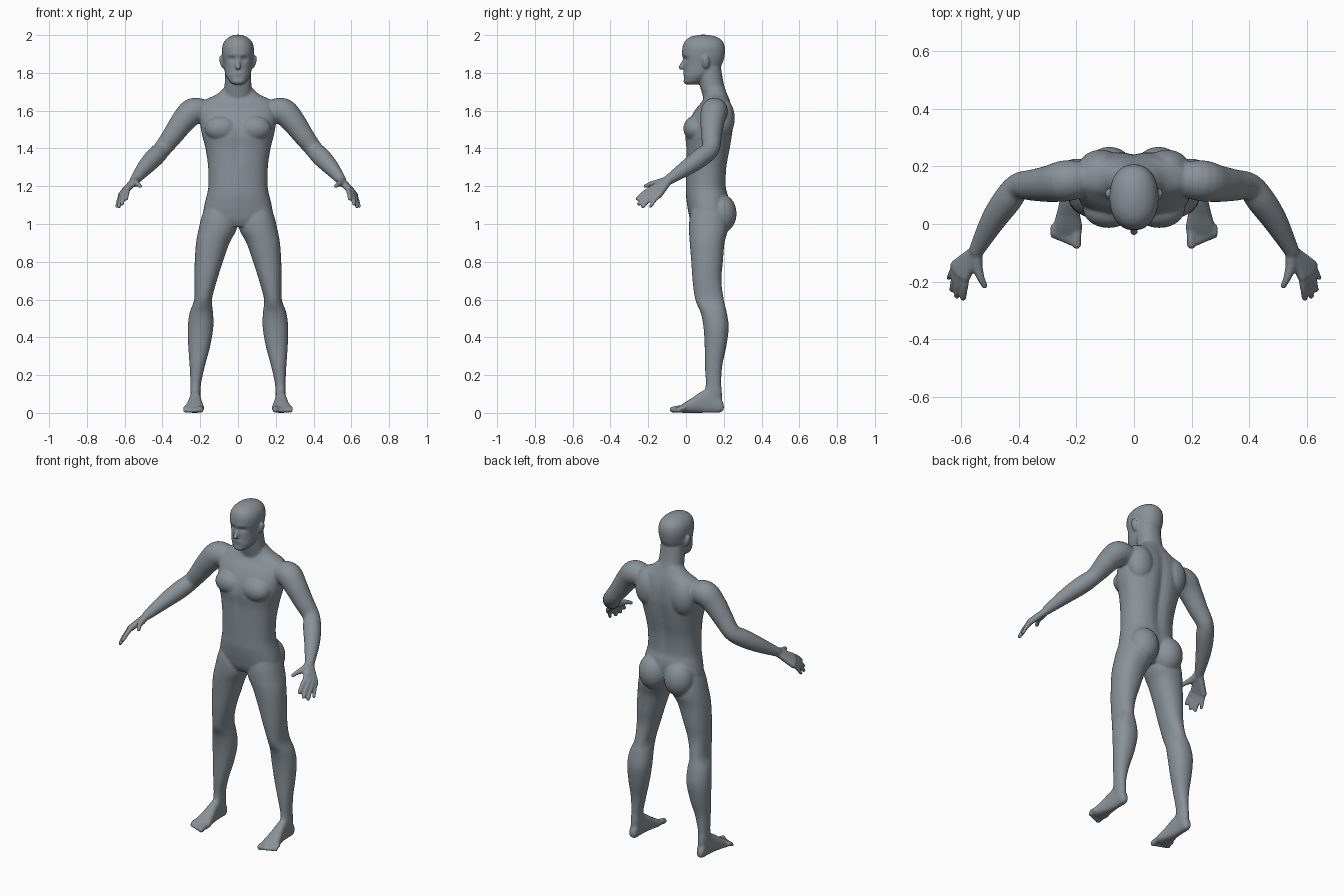
import bpy, bmesh, math
from mathutils import Vector, Matrix

bm = bmesh.new()


def spline(rows, sub=5):
    """Catmull-Rom interpolation through rows of numbers."""
    out = []
    for i in range(len(rows) - 1):
        a, b, c, d = (rows[max(i - 1, 0)], rows[i], rows[i + 1], rows[min(i + 2, len(rows) - 1)])
        for k in range(sub):
            t = k / sub
            out.append([0.5 * (2 * q + (r - p) * t + (2 * p - 5 * q + 4 * r - s) * t * t
                        + (3 * q - p - 3 * r + s) * t ** 3) for p, q, r, s in zip(a, b, c, d)])
    return out + [list(rows[-1])]


def skin(rings):
    """Closed surface through a series of rings."""
    vs = [[bm.verts.new(p) for p in ring] for ring in rings]
    n = len(vs[0])
    for a, b in zip(vs, vs[1:]):
        for i in range(n):
            bm.faces.new((a[i], a[(i + 1) % n], b[(i + 1) % n], b[i]))
    bm.faces.new(vs[0][::-1])
    bm.faces.new(vs[-1])


def oval(u0, u1, v0, v1, n=48, e=2.2):
    for i in range(n):
        c, s = math.cos(math.tau * i / n), math.sin(math.tau * i / n)
        yield ((u0 + u1) / 2 + (u1 - u0) / 2 * math.copysign(abs(c) ** (2 / e), c),
               (v0 + v1) / 2 + (v1 - v0) / 2 * math.copysign(abs(s) ** (2 / e), s))


def column(rows, side=1, e=2.2, tweak=None):
    """Upright loft; rows are z, x0, x1, y0, y1."""
    rings = [[Vector((side * x, y, z)) for x, y in oval(x0, x1, y0, y1, e=e)]
             for z, x0, x1, y0, y1 in spline(rows)]
    if tweak:
        for ring in rings:
            for p in ring:
                p.y += tweak(p)
    skin(rings)


def tube(rows, side=1, n=20):
    """Round limb with domed ends; rows are x, y, z, radius."""
    pts = spline(rows)
    co = [Vector((side * p[0], p[1], p[2])) for p in pts]
    rings = []
    for i, c in enumerate(co):
        d = (co[min(i + 1, len(co) - 1)] - co[max(i - 1, 0)]).normalized()
        u = d.orthogonal().normalized() if i == 0 else (u - d * u.dot(d)).normalized()
        w = d.cross(u)
        r = pts[i][3]
        rings.append([c + r * (u * math.cos(math.tau * k / n) + w * math.sin(math.tau * k / n))
                      for k in range(n)])
    skin(rings)
    ball(co[0], [pts[0][3]] * 3)
    ball(co[-1], [pts[-1][3]] * 3)


def ball(c, r, tilt=0):
    m = Matrix.Translation(c) @ Matrix.Rotation(tilt, 4, 'Y') @ Matrix.Diagonal((*r, 1))
    bmesh.ops.create_uvsphere(bm, u_segments=24, v_segments=16, radius=1, matrix=m)


def bump(a, b):
    return math.exp(-a * a - b * b)


# torso, with a groove down the spine and the middle of the chest
def torso_shape(p):
    if p.y > 0.12:
        return -0.016 * bump(p.x / 0.03, (p.z - 1.4) / 0.24)
    return 0.008 * bump(p.x / 0.02, (p.z - 1.45) / 0.12)


torso = [(0.985, 0.1, 0.04, 0.18), (1.02, 0.17, 0.022, 0.205), (1.06, 0.183, 0.013, 0.22),
         (1.1, 0.178, 0.006, 0.228), (1.15, 0.166, 0, 0.225), (1.2, 0.157, 0, 0.214),
         (1.3, 0.158, 0, 0.218), (1.4, 0.172, 0, 0.236), (1.47, 0.19, -0.005, 0.247),
         (1.53, 0.2, 0.008, 0.252), (1.6, 0.205, 0.045, 0.247), (1.65, 0.185, 0.085, 0.235),
         (1.685, 0.115, 0.1, 0.222), (1.72, 0.075, 0.1, 0.208)]
column([(z, -w, w, a, b) for z, w, a, b in torso], e=2.3, tweak=torso_shape)

# neck
neck = [(1.6, 0.08, 0.11, 0.22), (1.69, 0.075, 0.085, 0.213), (1.75, 0.07, 0.07, 0.198),
        (1.83, 0.068, 0.06, 0.185)]
column([(z, -w, w, a, b) for z, w, a, b in neck])


# head, with eye sockets, brow and mouth line
def face_shape(p):
    if p.y > 0.06:
        return 0
    x = abs(p.x)
    return (0.016 * bump((x - 0.033) / 0.018, (p.z - 1.874) / 0.012)
            + 0.007 * bump(x / 0.03, (p.z - 1.787) / 0.005)
            + 0.006 * bump(x / 0.04, (p.z - 1.768) / 0.007)
            - 0.005 * bump(x / 0.03, (p.z - 1.795) / 0.006)
            - 0.004 * bump((x - 0.03) / 0.03, (p.z - 1.897) / 0.01))


head = [(1.738, 0.022, 0.0, 0.06), (1.75, 0.042, -0.013, 0.085), (1.78, 0.062, -0.014, 0.125),
        (1.81, 0.071, -0.012, 0.165), (1.85, 0.077, -0.013, 0.193), (1.9, 0.084, -0.02, 0.206),
        (1.94, 0.083, -0.018, 0.205), (1.97, 0.07, -0.004, 0.192), (1.991, 0.045, 0.025, 0.16),
        (2.002, 0.015, 0.07, 0.115)]
column([(z, -w, w, a, b) for z, w, a, b in head], tweak=face_shape)

# nose
tube([(0, 0.0, 1.885, 0.009), (0, -0.014, 1.855, 0.011), (0, -0.026, 1.83, 0.014)])

leg = [(0.06, 0.2, 0.25, 0.11, 0.19), (0.11, 0.198, 0.253, 0.1, 0.19),
       (0.16, 0.195, 0.252, 0.105, 0.186), (0.25, 0.175, 0.256, 0.1, 0.192),
       (0.35, 0.148, 0.263, 0.099, 0.213), (0.45, 0.131, 0.266, 0.093, 0.226),
       (0.53, 0.132, 0.256, 0.078, 0.216), (0.6, 0.138, 0.232, 0.049, 0.2),
       (0.7, 0.112, 0.23, 0.035, 0.187), (0.8, 0.08, 0.229, 0.028, 0.195),
       (0.9, 0.045, 0.222, 0.02, 0.204), (0.97, 0.008, 0.209, 0.016, 0.222),
       (1.04, 0.005, 0.192, 0.02, 0.22), (1.12, 0.03, 0.165, 0.04, 0.2)]
foot = [(0.2, 0.213, 0.241, 0.015, 0.045), (0.18, 0.201, 0.25, 0.002, 0.085),
        (0.13, 0.2, 0.252, 0, 0.13), (0.08, 0.195, 0.258, 0, 0.112),
        (0.03, 0.187, 0.27, 0, 0.078), (-0.01, 0.179, 0.281, 0, 0.053),
        (-0.035, 0.183, 0.279, 0.002, 0.036)]
arm = [(0.16, 0.155, 1.59, 0.06), (0.235, 0.15, 1.597, 0.071), (0.29, 0.14, 1.545, 0.064),
       (0.345, 0.135, 1.47, 0.055), (0.4, 0.13, 1.398, 0.047), (0.44, 0.082, 1.355, 0.05),
       (0.49, 0.01, 1.302, 0.043), (0.545, -0.09, 1.235, 0.027)]
# knuckle and tip of each finger, index to little
fingers = [((0.583, -0.182, 1.187), (0.592, -0.257, 1.133)),
           ((0.6, -0.175, 1.174), (0.614, -0.249, 1.107)),
           ((0.613, -0.16, 1.162), (0.631, -0.228, 1.092)),
           ((0.62, -0.142, 1.153), (0.641, -0.187, 1.093))]

for s in (1, -1):
    # chest, shoulder blade, buttock and ear
    ball((s * 0.088, 0.05, 1.505), (0.088, 0.064, 0.068))
    ball((s * 0.115, 0.19, 1.56), (0.08, 0.068, 0.11))
    ball((s * 0.085, 0.182, 1.055), (0.087, 0.086, 0.105))
    ball((s * 0.086, 0.105, 1.858), (0.011, 0.021, 0.036), s * 0.25)
    # leg and foot
    column(leg, s)
    skin([[Vector((s * x, y, z)) for x, z in oval(x0, x1, z0, z1, 32, 2.5)]
          for y, x0, x1, z0, z1 in spline(foot)])
    for i in range(5):
        x, r = (0.199, 0.017) if i == 0 else (0.205 + 0.0185 * i, 0.0115)
        tip = -0.07 + 0.0075 * i
        tube([(x, -0.01, 0.026, r), (x, (tip - 0.02) / 2, 0.022, r), (x, tip, r, r)], s)
    # arm, palm bones and fingers
    tube(arm, s, 32)
    for i, (k, t) in enumerate(fingers):
        r = 0.0115 if i == 3 else 0.013
        tube([(0.54, -0.085, 1.238, 0.02), (*k, 0.017)], s)
        mid = [(a + b) / 2 for a, b in zip(k, t)]
        mid[2] += 0.006
        tube([(*k, r + 0.001), (*mid, r), (*t, r - 0.002)], s)
    # thumb
    tube([(0.545, -0.1, 1.232, 0.021), (0.544, -0.145, 1.218, 0.02),
          (0.532, -0.185, 1.212, 0.014), (0.518, -0.214, 1.2, 0.011)], s)

bmesh.ops.recalc_face_normals(bm, faces=bm.faces)
mesh = bpy.data.meshes.new("body")
bm.to_mesh(mesh)
bm.free()
body = bpy.data.objects.new("body", mesh)
bpy.context.collection.objects.link(body)

# one slate grey colour
mat = bpy.data.materials.new("slate_grey")
mat.diffuse_color = (0.25, 0.285, 0.315, 1)
mesh.materials.append(mat)

# fuse the overlapping parts into one smooth skin
fuse = body.modifiers.new("fuse", 'REMESH')
fuse.mode = 'VOXEL'
fuse.voxel_size = 0.006
fuse.use_smooth_shade = True
soft = body.modifiers.new("soften", 'SMOOTH')
soft.factor = 0.5
soft.iterations = 6
